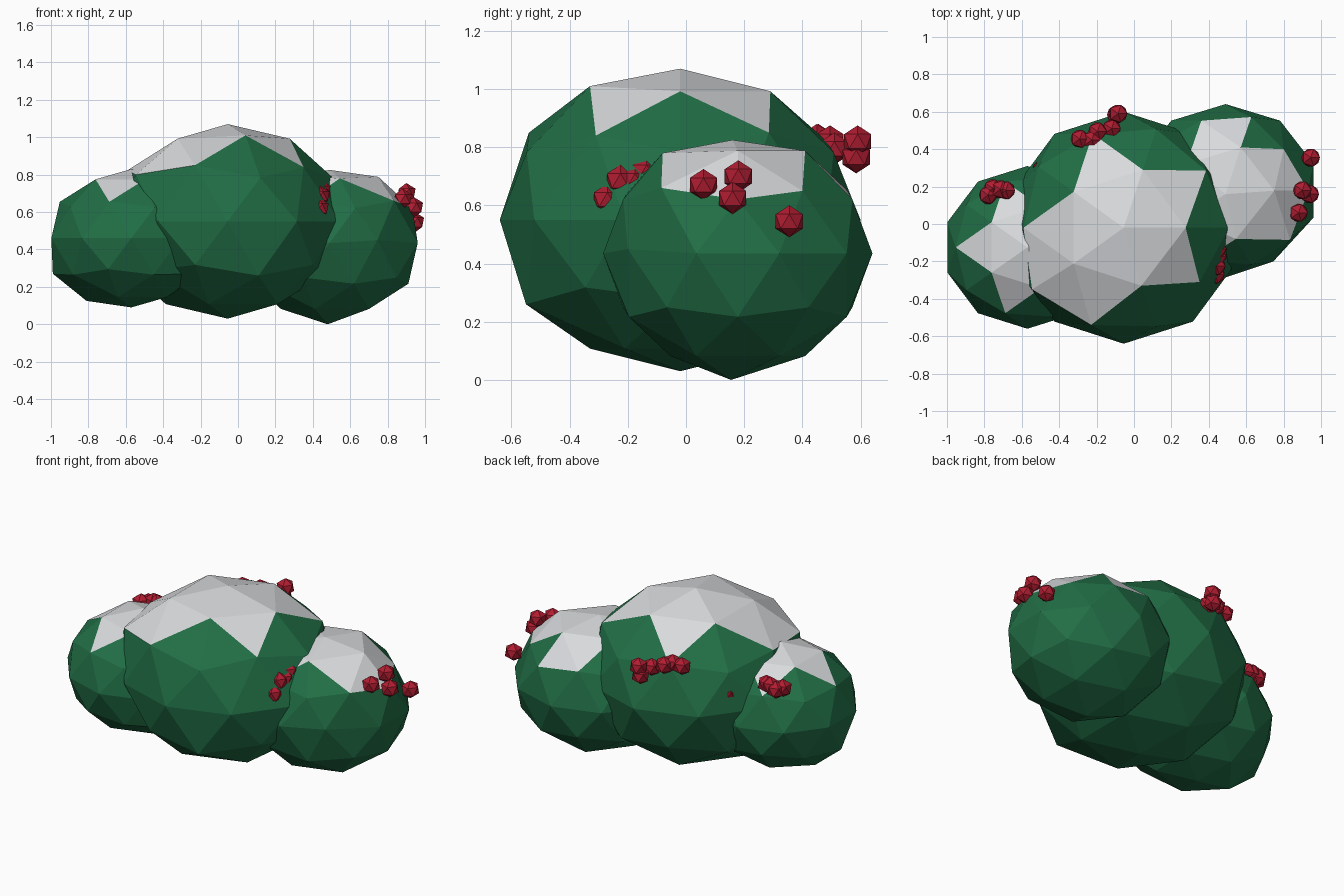
import bpy
import math
from mathutils import Vector

cube = bpy.data.objects.get("Cube")
if cube:
    bpy.data.objects.remove(cube, do_unlink=True)


def make_material(name, colour):
    mat = bpy.data.materials.new(name)
    mat.use_nodes = True
    mat.diffuse_color = (*colour, 1)
    mat.node_tree.nodes["Principled BSDF"].inputs["Base Color"].default_value = (*colour, 1)
    return mat


leaf_green = make_material("leaf_green", (0.015, 0.155, 0.06))
snow_white = make_material("snow_white", (0.69, 0.7, 0.72))
berry_red = make_material("berry_red", (0.43, 0.012, 0.03))


def add_ball(name, centre, size, subdivisions, materials):
    """Faceted ball with its own size and place."""
    bpy.ops.mesh.primitive_ico_sphere_add(subdivisions=subdivisions, radius=1)
    ball = bpy.context.object
    ball.name = name
    ball.location = centre
    ball.scale = size
    for mat in materials:
        ball.data.materials.append(mat)
    return ball


def add_bush(name, centre, size, drifts=(), bumps=()):
    """Leafy ball with a star of snow on top.

    drifts: extra snow between two angles; bumps: points that pull the nearest corner."""
    bush = add_ball(name, centre, size, 2, (leaf_green, snow_white))
    for face in bush.data.polygons:
        x, y, z = face.center
        angle = math.degrees(math.atan2(y, x)) % 360
        in_drift = any((angle - a) % 360 < b - a for a, b in drifts)
        if z > 0.66 or (z > 0.53 and in_drift):
            face.material_index = 1
    for bump in bumps:
        local = Vector((p - c) / s for p, c, s in zip(bump, centre, size))
        corner = min(bush.data.vertices, key=lambda v: (v.co - local).length)
        corner.co = local


# Bushes
add_bush("middle_bush", (-0.055, -0.02, 0.55), (0.63, 0.62, 0.52), [(190, 240)],
         [(-0.23, -0.54, 0.85), (0.04, -0.33, 1.01), (0.11, -0.55, 0.26), (0.385, 0.285, 0.85),
          (0.35, -0.31, 0.84), (-0.545, -0.35, 0.8), (-0.455, -0.3, 0.29)])
add_bush("right_bush", (-0.57, -0.125, 0.46), (0.45, 0.435, 0.37), (),
         [(-0.99, -0.12, 0.27), (-0.81, -0.12, 0.125), (-0.215, -0.375, 0.27)])
add_bush("left_bush", (0.49, 0.178, 0.435), (0.495, 0.463, 0.415), [(-30, 30), (75, 105)],
         [(0.49, 0.16, 0.825), (0.48, 0.155, 0.0), (0.834, -0.085, 0.66), (0.8, 0.4, 0.65),
          (0.545, -0.08, 0.78), (0.745, -0.2, 0.45)])

# Berry clusters
clusters = {
    "left_berry": [(0.88, 0.06, 0.67), (0.9, 0.18, 0.7), (0.94, 0.16, 0.625), (0.945, 0.355, 0.545)],
    "back_berry": [(-0.29, 0.455, 0.825), (-0.225, 0.45, 0.825), (-0.195, 0.495, 0.82),
                   (-0.12, 0.51, 0.795), (-0.085, 0.59, 0.82), (-0.095, 0.585, 0.765)],
    "right_berry": [(-0.78, 0.155, 0.705), (-0.755, 0.19, 0.7), (-0.715, 0.185, 0.715),
                    (-0.685, 0.18, 0.715), (-0.495, 0.29, 0.645)],
    "front_berry": [(0.435, -0.27, 0.62), (0.44, -0.225, 0.685), (0.445, -0.175, 0.685), (0.445, -0.135, 0.715)],
}
for name, spots in clusters.items():
    for number, spot in enumerate(spots, 1):
        add_ball(f"{name}_{number}", spot, (0.055,) * 3, 1, (berry_red,))
